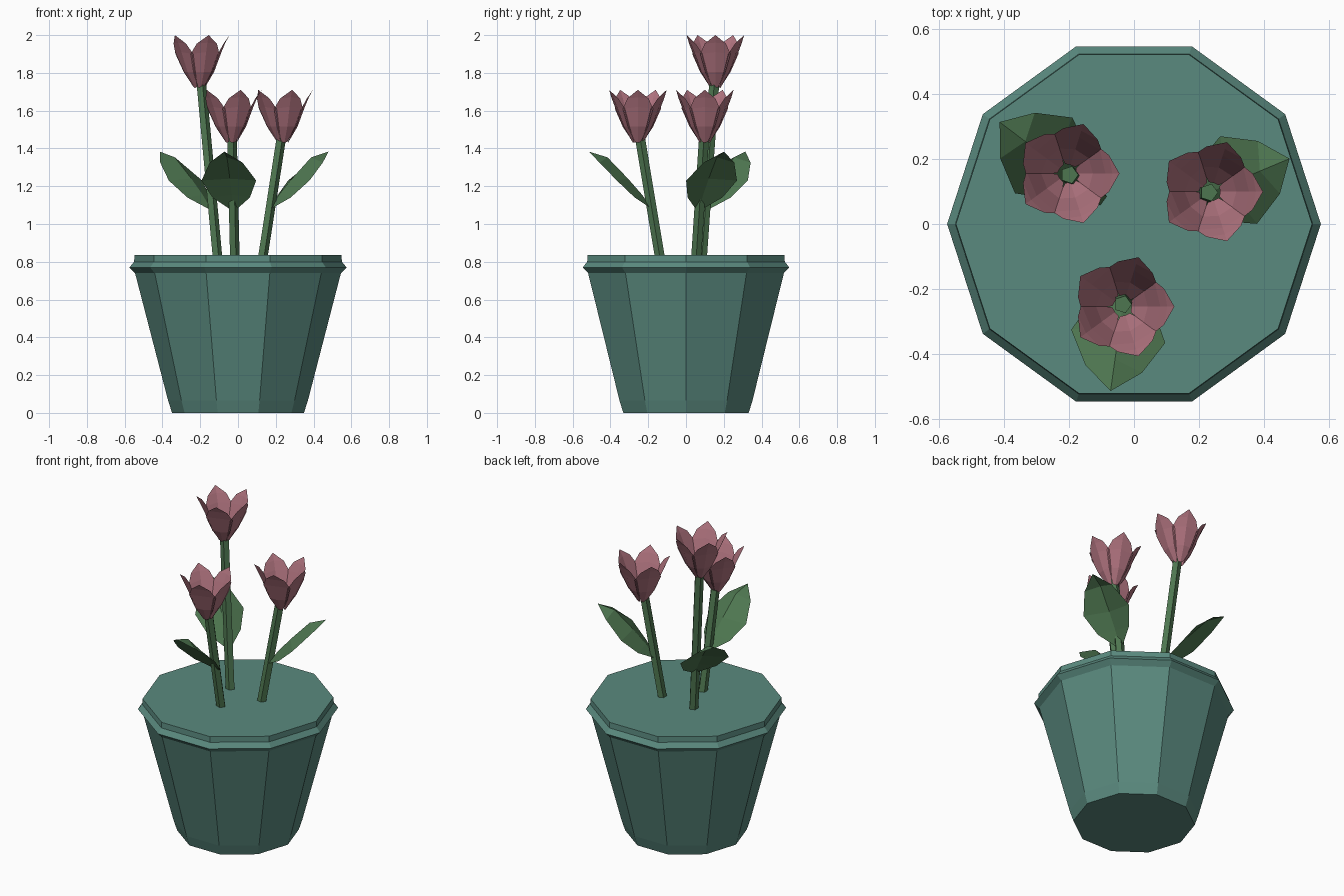
import bpy, math
from mathutils import Vector, Matrix

if "Cube" in bpy.data.objects:
    bpy.data.objects.remove(bpy.data.objects["Cube"])


def material(name, rgb):
    m = bpy.data.materials.new(name)
    m.diffuse_color = (*rgb, 1)
    m.use_nodes = True
    m.node_tree.nodes["Principled BSDF"].inputs["Base Color"].default_value = m.diffuse_color
    return m


TEAL = material("teal_glaze", (0.102, 0.252, 0.21))
GREEN = material("leaf_green", (0.076, 0.181, 0.08))
PINK = material("petal_pink", (0.44, 0.175, 0.215))


def make(name, verts, faces, mat):
    me = bpy.data.meshes.new(name)
    me.from_pydata([tuple(v) for v in verts], [], faces)
    me.materials.append(mat)
    me.update()
    ob = bpy.data.objects.new(name, me)
    bpy.context.collection.objects.link(ob)
    return ob


def loft(name, rings, mat):
    """Closed solid through equal-length rings, capped at both ends."""
    n = len(rings[0])
    verts = [v for r in rings for v in r]
    faces = [(k * n + i, k * n + (i + 1) % n, (k + 1) * n + (i + 1) % n, (k + 1) * n + i)
             for k in range(len(rings) - 1) for i in range(n)]
    last = (len(rings) - 1) * n
    faces += [tuple(reversed(range(n))), tuple(range(last, last + n))]
    return make(name, verts, faces, mat)


def ring(centre, r, n):
    return [Vector(centre) + Vector((r * math.cos(2 * math.pi * i / n),
                                     r * math.sin(2 * math.pi * i / n), 0)) for i in range(n)]


def blade(rows, tip):
    """Folded leaf surface pointing along +x; row = (mid_x, mid_z, edge_x, edge_z, half_width)."""
    verts, faces = [], []
    for mx, mz, ex, ez, w in rows:
        verts += [(ex, -w, ez), (mx, 0, mz), (ex, w, ez)]
    for k in range(len(rows) - 1):
        for c in (0, 1):
            a = 3 * k + c
            faces.append((a, a + 1, a + 4, a + 3))
    a = 3 * (len(rows) - 1)
    t = len(verts)
    verts.append((tip[0], 0, tip[1]))
    faces += [(a, a + 1, t), (a + 1, a + 2, t)]
    return [Vector(v) for v in verts], faces


# Ten-sided pot with flared rim and flat soil top
POT = [(0.349, 0), (0.37, 0.065), (0.545, 0.74), (0.575, 0.77), (0.55, 0.80), (0.548, 0.835)]
loft("pot", [ring((0, 0, z), r, 10) for r, z in POT], TEAL)

PETAL = [(0.028, 0.0, 0.026, 0.005, 0.016), (0.078, 0.085, 0.064, 0.085, 0.053),
         (0.117, 0.19, 0.098, 0.18, 0.08), (0.138, 0.24, 0.128, 0.235, 0.056)]
LEAF = [(0.18, 1.08, 0.18, 1.08, 0.02), (0.235, 1.155, 0.26, 1.14, 0.10),
        (0.31, 1.24, 0.349, 1.23, 0.146), (0.42, 1.353, 0.45, 1.325, 0.088)]

# Three tulips fanned around the middle, the back left one taller
for label, deg, head_z in (("right", 22.8, 1.43), ("left", 142.8, 1.72), ("front", 262.0, 1.43)):
    turn = Matrix.Rotation(math.radians(deg), 4, 'Z')
    foot = turn @ Vector((0.139, 0, 0.82))
    top = turn @ Vector((0.25, 0, head_z + 0.05))
    loft(label + "_stem", [ring(foot, 0.028, 5), ring(top, 0.028, 5)], GREEN)

    verts, faces = blade(LEAF, (0.519, 1.383))
    make(label + "_leaf", [turn @ v for v in verts], faces, GREEN)

    # Five-petal head
    centre = turn @ Vector((0.257, 0, head_z))
    hv, hf = [], []
    for p in range(5):
        verts, faces = blade(PETAL, (0.16, 0.28))
        spin = Matrix.Rotation(math.radians(72 * p), 4, 'Z')
        base = len(hv)
        hv += [spin @ v + centre for v in verts]
        hf += [tuple(i + base for i in f) for f in faces]
    make(label + "_flower", hv, hf, PINK)
